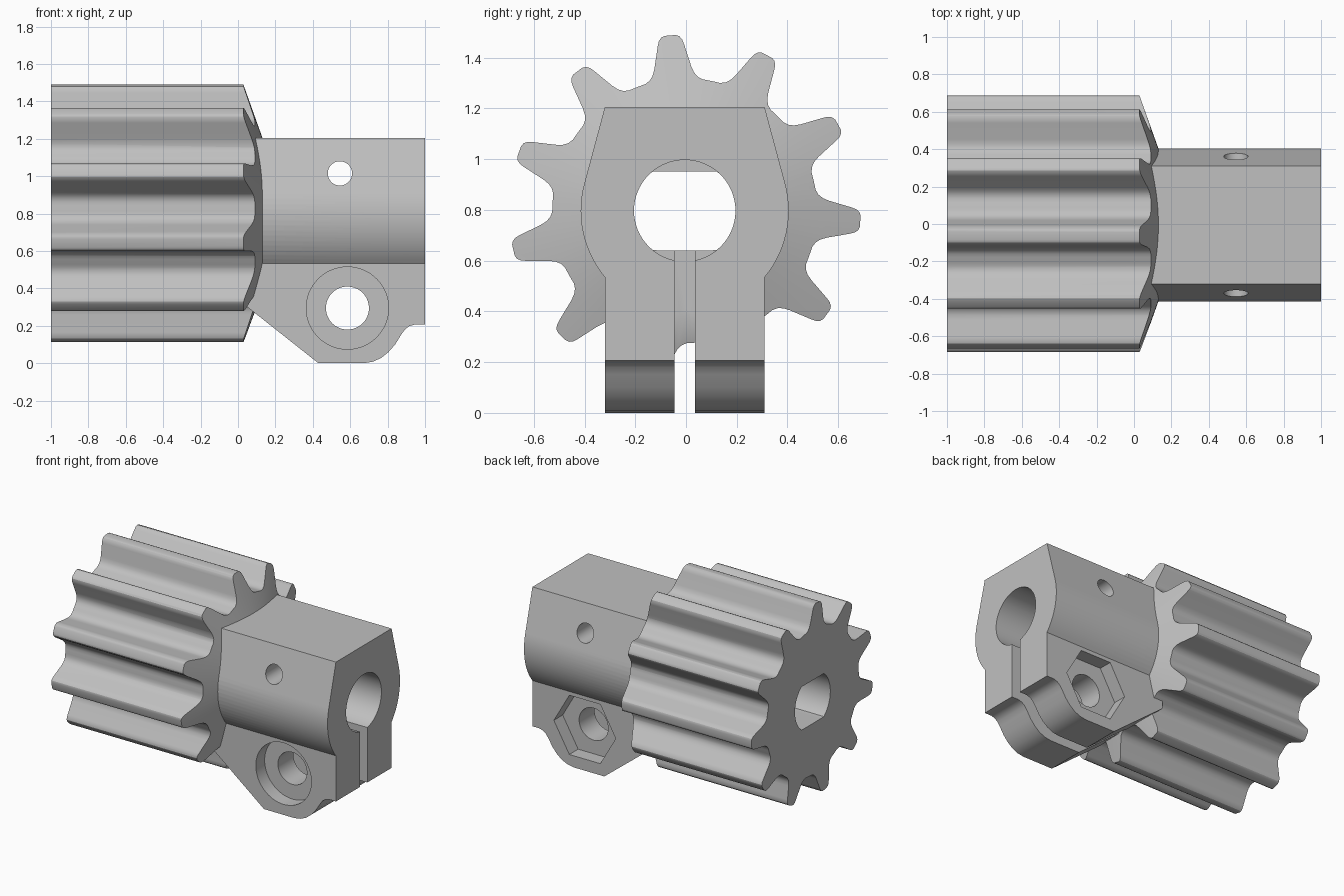
import bpy, bmesh
from math import radians, sin, cos, pi
from mathutils import Vector

if "Cube" in bpy.data.objects:
    bpy.data.objects.remove(bpy.data.objects["Cube"])

CY, CZ = -0.005, 0.797      # shaft axis
TEETH = 11

grey = bpy.data.materials.new("light grey")
grey.use_nodes = True
grey.diffuse_color = (0.53, 0.53, 0.53, 1)
grey.node_tree.nodes["Principled BSDF"].inputs["Base Color"].default_value = (0.53, 0.53, 0.53, 1)


def prism(name, pts, axis, lo, hi, scale=1.0):
    """Extrude a profile along x (points are y, z) or y (points are x, z)."""
    def place(p, t):
        return Vector((t, p[0], p[1])) if axis == "x" else Vector((p[0], t, p[1]))
    bm = bmesh.new()
    a = [bm.verts.new(place(p, lo)) for p in pts]
    b = [bm.verts.new(place(p, hi)) for p in pts]
    n = len(pts)
    bm.faces.new(a)
    bm.faces.new(b)
    for i in range(n):
        j = (i + 1) % n
        bm.faces.new((a[i], a[j], b[j], b[i]))
    bmesh.ops.recalc_face_normals(bm, faces=bm.faces)
    mesh = bpy.data.meshes.new(name)
    bm.to_mesh(mesh)
    bm.free()
    mesh.materials.append(grey)
    obj = bpy.data.objects.new(name, mesh)
    bpy.context.collection.objects.link(obj)
    return obj


def circle(u, v, r, n=64):
    return [(u + r * cos(2 * pi * i / n), v + r * sin(2 * pi * i / n)) for i in range(n)]


def combine(target, tool, operation):
    """Apply a boolean and remove the tool."""
    mod = target.modifiers.new("combine", "BOOLEAN")
    mod.object, mod.operation, mod.solver = tool, operation, "EXACT"
    graph = bpy.context.evaluated_depsgraph_get()
    mesh = bpy.data.meshes.new_from_object(target.evaluated_get(graph))
    target.modifiers.clear()
    target.data = mesh
    bpy.data.objects.remove(tool)


# Gear teeth: half a tooth as (radius, sideways offset), mirrored and repeated
half = [(0.693, 0.022), (0.687, 0.036), (0.674, 0.046), (0.655, 0.052), (0.565, 0.073),
        (0.54, 0.082), (0.522, 0.095), (0.51, 0.113), (0.505, 0.132)]
tooth = [(r, -s) for r, s in reversed(half)] + half
outline = []
for k in range(TEETH):
    a = radians(-3.4) + 2 * pi * k / TEETH
    outline += [(CY + r * cos(a) - s * sin(a), CZ + r * sin(a) + s * cos(a)) for r, s in tooth]
body = prism("pinion_gear", outline, "x", -1.0, 0.13)

# Conical bevel on the hub end of the teeth
bevel = prism("bevel_cone", circle(0, 0, 1, 128), "x", -1.1, 0.13)
for v in bevel.data.vertices:
    radius = 0.41 + 2.8 * (0.13 - v.co.x)
    v.co.y = CY + v.co.y * radius
    v.co.z = CZ + v.co.z * radius
combine(body, bevel, "INTERSECT")

# Hub section: flat top, slanted sides, round flanks, straight clamp legs
side = [(0.315, -0.9), (0.315, -0.2626)]
side += [(0.41 * cos(radians(d)), 0.41 * sin(radians(d))) for d in
         [-39.8 + 55.3 * i / 14 for i in range(1, 15)]]
side += [(0.315, 0.408)]
section = [(CY + y, CZ + z) for y, z in side] + [(CY - y, CZ + z) for y, z in reversed(side)]
hub = prism("hub", section, "x", 0.02, 1.0)

# Side outline of the clamp lug
lug = [(0.0, 1.5), (0.0, 0.34), (0.43, 0.0), (0.67, 0.0), (0.72, 0.008), (0.765, 0.028),
       (0.805, 0.06), (0.84, 0.1), (0.872, 0.152), (0.892, 0.18), (0.915, 0.198),
       (0.945, 0.207), (1.1, 0.207), (1.1, 1.5)]
combine(hub, prism("lug_outline", lug, "y", -1, 1), "INTERSECT")

# Clamp slot
slot = [(-0.045, -0.2), (0.035, -0.2), (0.035, CZ), (-0.045, CZ)]
combine(hub, prism("slot", slot, "x", -0.1, 1.2), "DIFFERENCE")
combine(body, hub, "UNION")

# Shaft bore: round in the hub, two flats through the gear
flatted = [(y, min(max(z, CZ - 0.156), CZ + 0.154)) for y, z in circle(CY, CZ, 0.2)]
combine(body, prism("flatted_bore", flatted, "x", -1.2, 0.25), "DIFFERENCE")
combine(body, prism("round_bore", circle(CY, CZ, 0.2), "x", 0.2, 1.2), "DIFFERENCE")

# Clamp bolt hole, round head recess, hexagonal nut recess, cross hole
BX, BZ = 0.585, 0.295
combine(body, prism("bolt_hole", circle(BX, BZ, 0.115, 48), "y", -1, 1), "DIFFERENCE")
combine(body, prism("head_recess", circle(BX, BZ, 0.22), "y", -1, -0.22), "DIFFERENCE")
combine(body, prism("nut_recess", circle(BX, BZ, 0.245, 6), "y", 0.21, 1), "DIFFERENCE")
combine(body, prism("pin_hole", circle(0.545, 1.015, 0.065, 32), "y", -1, 1), "DIFFERENCE")

# Smooth curved walls, crisp edges
bpy.ops.object.select_all(action="DESELECT")
body.select_set(True)
bpy.context.view_layer.objects.active = body
bpy.ops.object.shade_smooth_by_angle(angle=radians(28))
weighted = body.modifiers.new("weighted normals", "WEIGHTED_NORMAL")
weighted.keep_sharp = True
